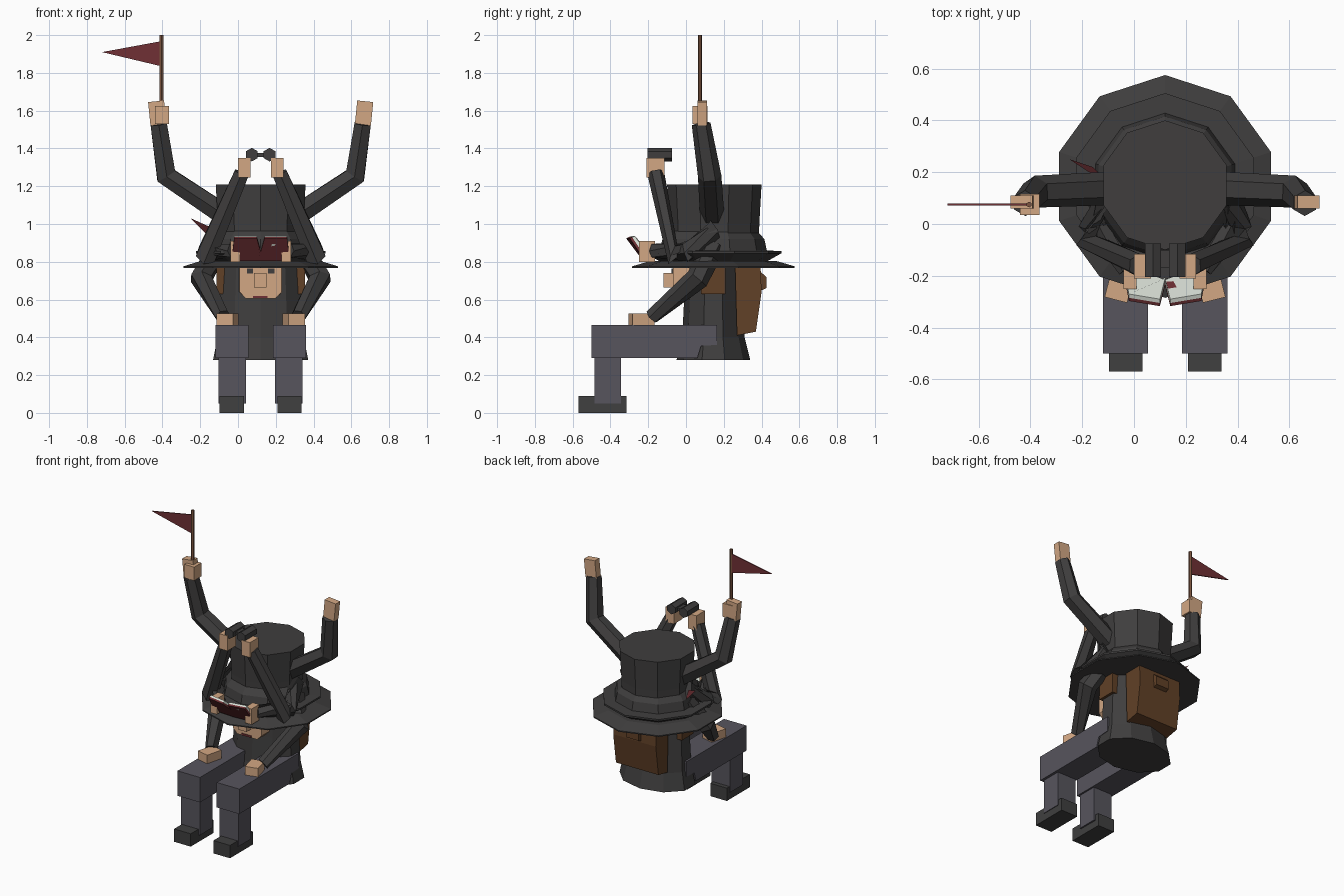
import bpy, bmesh, math
from mathutils import Vector, Euler

if "Cube" in bpy.data.objects:
    bpy.data.objects.remove(bpy.data.objects["Cube"])

CX, CY = 0.12, 0.145


def material(name, rgb):
    m = bpy.data.materials.new(name)
    m.diffuse_color = (*rgb, 1)
    m.use_nodes = True
    m.node_tree.nodes["Principled BSDF"].inputs["Base Color"].default_value = m.diffuse_color
    return m


BLACK = material("black_cloth", (0.05, 0.048, 0.048))
GREY = material("trouser_grey", (0.095, 0.09, 0.11))
SHOE = material("shoe_black", (0.05, 0.05, 0.05))
SKIN = material("skin", (0.65, 0.39, 0.23))
BROWN = material("leather", (0.12, 0.052, 0.02))
RED = material("dark_red", (0.16, 0.03, 0.035))
WOOD = material("wood", (0.2, 0.09, 0.05))
PAPER = material("paper", (0.72, 0.77, 0.7))


def make(name, verts, faces, mat):
    me = bpy.data.meshes.new(name)
    me.from_pydata([tuple(v) for v in verts], [], faces)
    bm = bmesh.new()
    bm.from_mesh(me)
    bmesh.ops.recalc_face_normals(bm, faces=bm.faces)
    bm.to_mesh(me)
    bm.free()
    ob = bpy.data.objects.new(name, me)
    bpy.context.collection.objects.link(ob)
    me.materials.append(mat)
    return ob


def rings(name, loops, mat):
    n = len(loops[0])
    verts = [v for loop in loops for v in loop]
    faces = [(k * n + i, k * n + (i + 1) % n, (k + 1) * n + (i + 1) % n, (k + 1) * n + i)
             for k in range(len(loops) - 1) for i in range(n)]
    faces += [tuple(range(n))[::-1], tuple(range(len(verts) - n, len(verts)))]
    return make(name, verts, faces, mat)


def lathe(name, profile, mat, n=10, cy=CY):
    # profile rows: x radius, y radius, z
    return rings(name, [[(CX + rx * math.sin(math.tau * i / n), cy + ry * math.cos(math.tau * i / n), z)
                         for i in range(n)] for rx, ry, z in profile], mat)


def box(name, lo, hi, mat, rot=(0, 0, 0)):
    lo, hi = Vector(lo), Vector(hi)
    c, h, e = (lo + hi) / 2, (hi - lo) / 2, Euler(rot).to_matrix()
    quad = [(-1, -1), (1, -1), (1, 1), (-1, 1)]
    return rings(name, [[c + e @ Vector((x * h.x, y * h.y, z * h.z)) for x, y in quad] for z in (-1, 1)], mat)


def limb(name, pts, radii, mat, n=6):
    pts = [Vector(p) for p in pts]
    loops = []
    for i, p in enumerate(pts):
        a = (p - pts[i - 1]).normalized() if i else Vector()
        b = (pts[i + 1] - p).normalized() if i < len(pts) - 1 else Vector()
        t = (a + b).normalized()
        u = (Vector((0, 1, 0.01)) - t * t.dot(Vector((0, 1, 0.01)))).normalized()
        w = t.cross(u)
        loops.append([p + radii[i] * (u * math.cos(math.tau * k / n) + w * math.sin(math.tau * k / n))
                      for k in range(n)])
    return rings(name, loops, mat)


def slab(name, quad, offset, mat):
    quad = [Vector(q) for q in quad]
    return rings(name, [quad, [q + Vector(offset) for q in quad]], mat)


# Torso, hats
lathe("coat", [(0.265, 0.195, 0.28), (0.24, 0.165, 0.40), (0.23, 0.155, 0.60), (0.22, 0.15, 0.79)], BLACK)
lathe("wide_brim", [(0.43, 0.43, 0.768), (0.43, 0.43, 0.776), (0.33, 0.33, 0.805)], BLACK)
lathe("upper_brim", [(0.28, 0.28, 0.80), (0.36, 0.36, 0.845), (0.36, 0.36, 0.857), (0.27, 0.27, 0.86)], BLACK)
lathe("round_hat", [(0.285, 0.285, 0.85), (0.27, 0.27, 0.92), (0.23, 0.23, 0.965), (0.15, 0.15, 1.0)], BLACK)
lathe("tall_crown", [(0.235, 0.235, 0.80), (0.238, 0.238, 1.0), (0.25, 0.25, 1.21)], BLACK, cy=0.15)
make("feather", [(-0.25, 0.25, 1.03), (-0.15, 0.185, 0.985), (-0.12, 0.18, 0.90), (-0.16, 0.22, 0.94)],
     [(0, 1, 2, 3)], RED)

# Face
rings("face", [[(CX + dx * k, y, z) for dx, z in
                [(-0.08, 0.605), (0.08, 0.605), (0.115, 0.64), (0.115, 0.79), (-0.115, 0.79), (-0.115, 0.64)]]
               for k, y in ((1, 0.06), (0.97, -0.07))], SKIN)
box("nose", (0.085, -0.12, 0.665), (0.15, -0.05, 0.74), SKIN)
box("mouth", (0.08, -0.075, 0.607), (0.155, -0.06, 0.62), RED)

# Backpack
rings("backpack", [[(x, y, z) for y, z in [(0.26, 0.77), (0.395, 0.77), (0.40, 0.64), (0.37, 0.43), (0.27, 0.41)]]
                   for x in (CX - 0.165, CX + 0.165)], BROWN)
rings("backpack_clasp", [[(x, y, z) for y, z in [(0.38, 0.76), (0.425, 0.72), (0.425, 0.66), (0.38, 0.64)]]
                         for x in (CX - 0.05, CX + 0.05)], BROWN)

for s, side in ((-1, "left"), (1, "right")):
    def X(dx):
        return CX + s * dx

    def mbox(name, a, b, mat, rot=(0, 0, 0)):
        x0, x1 = sorted((X(a[0]), X(b[0])))
        return box(f"{side}_{name}", (x0, a[1], a[2]), (x1, b[1], b[2]), mat, (rot[0], s * rot[1], s * rot[2]))

    def arm(name, pts, radii):
        return limb(f"{side}_{name}", [(X(p[0]), p[1], p[2]) for p in pts], radii, BLACK)

    # Legs
    rings(f"{side}_thigh", [[(X(dx), y, z) for y, z in
                             [(-0.50, 0.29), (0.06, 0.29), (0.08, 0.355), (0.165, 0.36), (0.165, 0.465), (-0.50, 0.465)]]
                            for dx in (0.065, 0.24)], GREY)
    mbox("shin", (0.077, -0.485, 0.05), (0.222, -0.345, 0.30), GREY)
    mbox("foot", (0.088, -0.57, 0), (0.217, -0.315, 0.09), SHOE)
    # Eye and shoulder strap
    mbox("eye", (0.04, -0.076, 0.738), (0.072, -0.06, 0.765), BLACK)
    mbox("strap", (0.15, 0.08, 0.63), (0.235, 0.21, 0.78), BROWN)
    # Raised arm
    arm("raised_arm", [(0.15, 0.14, 1.02), (0.50, 0.125, 1.255), (0.54, 0.08, 1.53)], (0.065, 0.062, 0.05))
    mbox("raised_hand", (0.505, 0.06, 1.525), (0.59, 0.11, 1.65), SKIN, (0, 0.1, 0))
    # Arm holding binoculars
    arm("viewing_arm", [(0.22, 0.15, 0.97), (0.285, -0.07, 0.84), (0.10, -0.16, 1.27)], (0.06, 0.06, 0.045))
    mbox("viewing_hand", (0.055, -0.21, 1.245), (0.12, -0.115, 1.35), SKIN)
    limb(f"{side}_binocular_barrel", [(X(0.047), -0.205, 1.367), (X(0.047), -0.075, 1.367)], (0.036, 0.036), BLACK)
    # Arm holding a book
    arm("reading_arm", [(0.22, 0.15, 0.95), (0.28, 0.0, 0.85), (0.145, -0.17, 0.86)], (0.055, 0.055, 0.04))
    mbox("reading_hand", (0.11, -0.25, 0.80), (0.16, -0.165, 0.91), SKIN)
    page = [(X(0.155), -0.205, 0.81), (X(0.14), -0.285, 0.93), (X(0.02), -0.305, 0.93),
            (X(0.0), -0.225, 0.86), (X(0.0), -0.215, 0.81)]
    slab(f"{side}_book_cover", page, (0, -0.012, -0.006), RED)
    slab(f"{side}_book_pages", page, (0, 0.015, 0.006), PAPER)
    # Arm resting on the knee
    arm("resting_arm", [(0.22, 0.15, 0.88), (0.315, 0.06, 0.71), (0.20, -0.18, 0.51)], (0.06, 0.062, 0.042))
    mbox("resting_hand", (0.13, -0.295, 0.465), (0.22, -0.175, 0.525), SKIN, (0, 0, 0.25))

box("binocular_bridge", (0.09, -0.17, 1.355), (0.15, -0.10, 1.375), BLACK)

# Flag
box("flag_hand", (-0.44, 0.035, 1.53), (-0.365, 0.115, 1.625), SKIN)
limb("flag_pole", [(-0.405, 0.075, 1.53), (-0.405, 0.075, 2.0)], (0.011, 0.011), WOOD)
rings("flag", [[(-0.405, y, 1.835), (-0.405, y, 1.968), (-0.72, y, 1.91)] for y in (0.071, 0.079)], RED)
